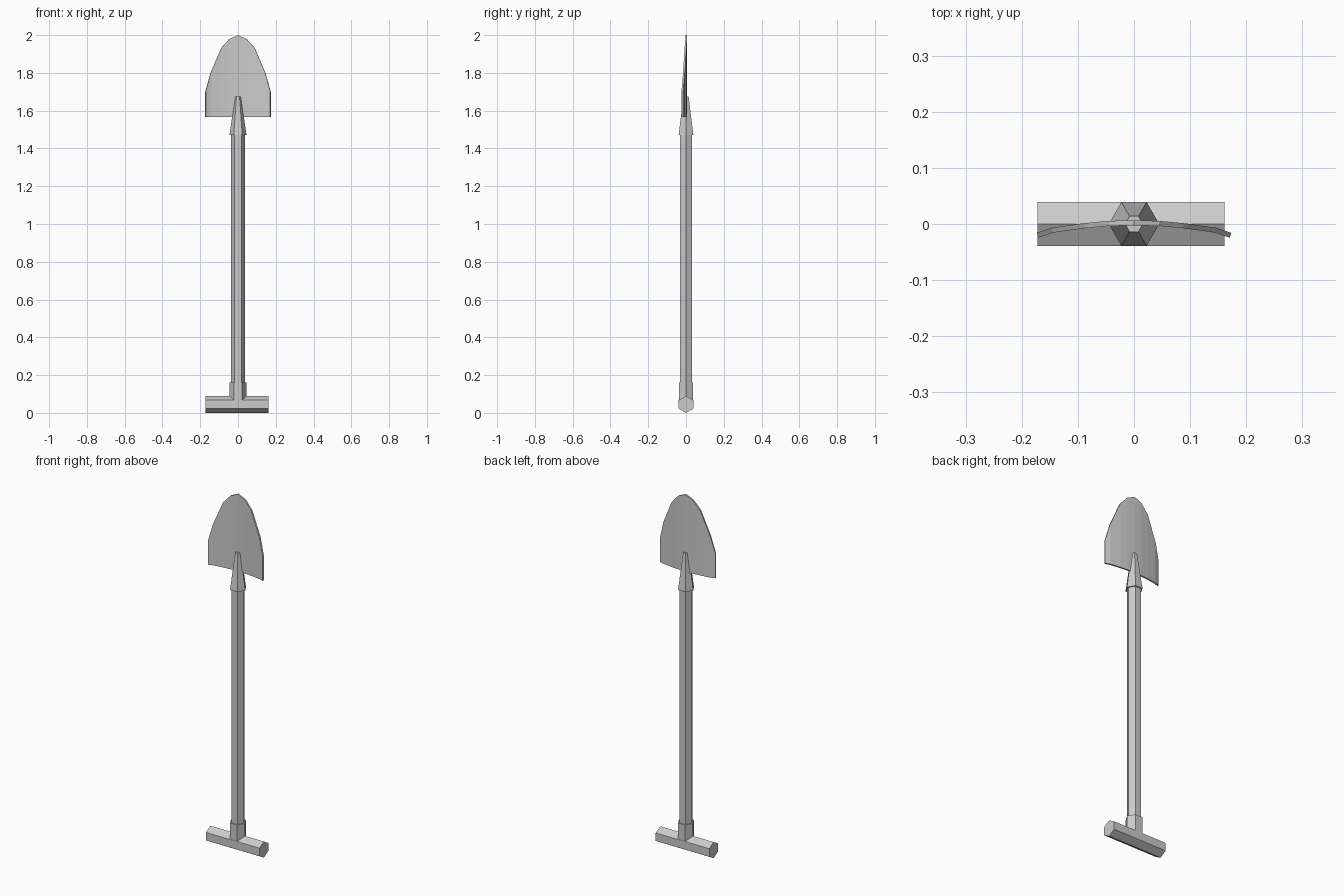
import bpy
import bmesh
from math import sin, cos, pi

old = bpy.data.objects.get("Cube")
if old:
    bpy.data.objects.remove(old, do_unlink=True)

grey = bpy.data.materials.new("light_grey")
grey.use_nodes = True
colour = (0.6, 0.6, 0.6, 1)
grey.diffuse_color = colour
grey.node_tree.nodes["Principled BSDF"].inputs["Base Color"].default_value = colour


def add_object(name, bm):
    mesh = bpy.data.meshes.new(name)
    bmesh.ops.recalc_face_normals(bm, faces=bm.faces[:])
    bm.to_mesh(mesh)
    bm.free()
    mesh.materials.append(grey)
    obj = bpy.data.objects.new(name, mesh)
    bpy.context.collection.objects.link(obj)
    return obj


def hex_bar(name, start, end, r_start, r_end, place):
    """Six-sided bar; place(u, v, t) maps ring and length to a position."""
    bm = bmesh.new()
    rings = []
    for t, r in ((start, r_start), (end, r_end)):
        rings.append([bm.verts.new(place(r * cos(k * pi / 3), r * sin(k * pi / 3), t))
                      for k in range(6)])
    low, high = rings
    bm.faces.new(low)
    bm.faces.new(high)
    for k in range(6):
        n = (k + 1) % 6
        bm.faces.new((low[k], low[n], high[n], high[k]))
    return add_object(name, bm)


def upright(u, v, t):
    return (u, v, t)


def crosswise(u, v, t):
    return (t, v, 0.045 + u)


# Handle: cross grip, its collar, the shaft and the tapered socket
hex_bar("grip", -0.172, 0.161, 0.045, 0.045, crosswise)
hex_bar("grip_collar", 0.045, 0.16, 0.044, 0.044, upright)
hex_bar("shaft", 0.1, 1.5, 0.037, 0.037, upright)
hex_bar("blade_socket", 1.47, 1.675, 0.045, 0.016, upright)

# Blade: half profile of (x, y, top height), mirrored into a dished sheet
half = [(0, 0.002, 2.0), (0.045, 0.001, 1.98), (0.088, -0.003, 1.933),
        (0.145, -0.011, 1.8), (0.172, -0.02, 1.7)]
columns = [(-x, y, z) for x, y, z in reversed(half[1:])] + half
bm = bmesh.new()
pairs = [(bm.verts.new((x, y, 1.567)), bm.verts.new((x, y, z))) for x, y, z in columns]
for (a, b), (c, d) in zip(pairs, pairs[1:]):
    bm.faces.new((a, c, d, b))
blade = add_object("blade", bm)
solid = blade.modifiers.new("thickness", 'SOLIDIFY')
solid.thickness = 0.009
solid.offset = 0
